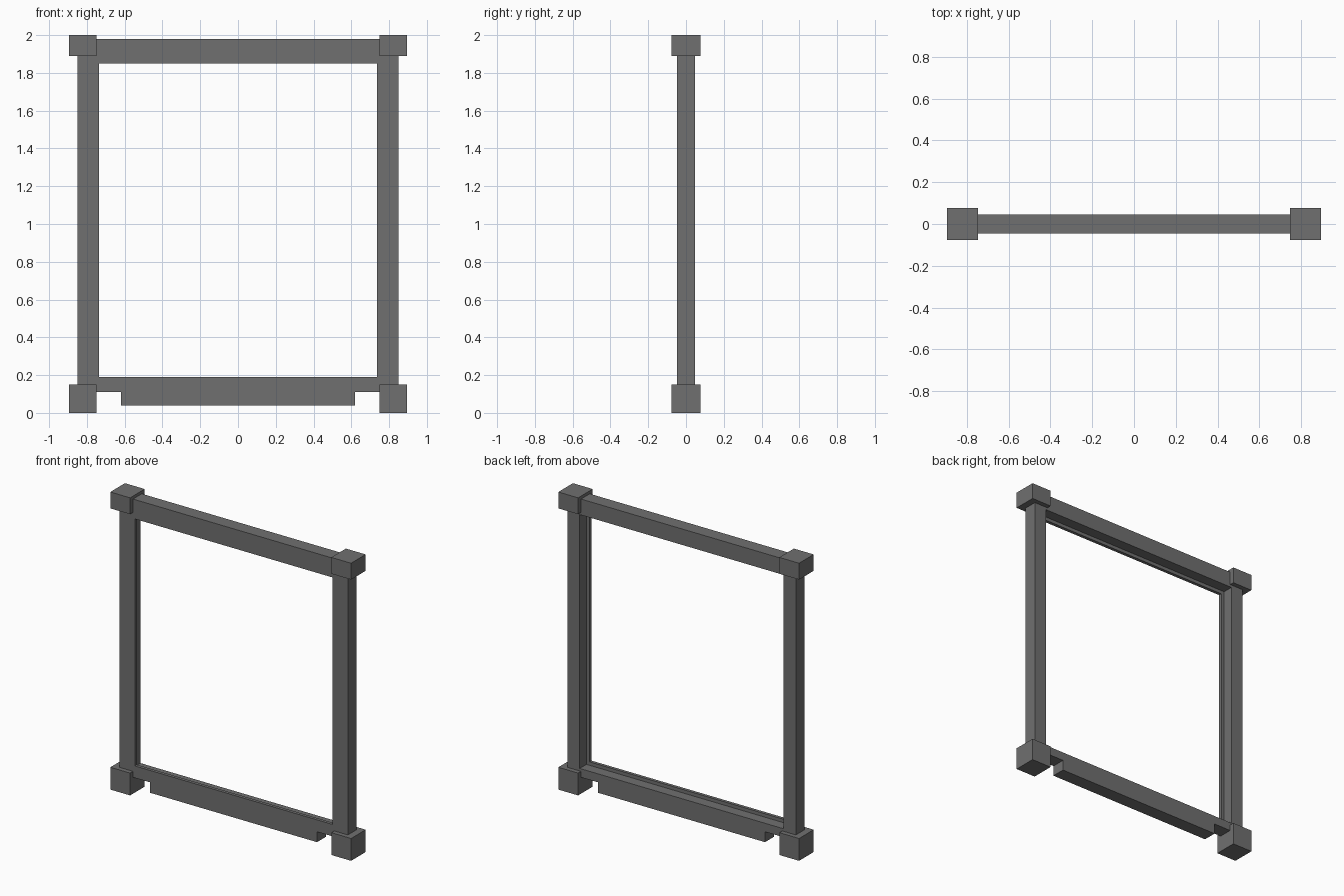
import bpy, bmesh
from mathutils import Matrix

if "Cube" in bpy.data.objects:
    bpy.data.objects.remove(bpy.data.objects["Cube"])

GREY = (0.16, 0.16, 0.16, 1)
grey = bpy.data.materials.new("dark_grey")
grey.use_nodes = True
grey.diffuse_color = GREY
grey.node_tree.nodes["Principled BSDF"].inputs["Base Color"].default_value = GREY


def add_object(name, bm):
    bmesh.ops.recalc_face_normals(bm, faces=bm.faces)
    mesh = bpy.data.meshes.new(name)
    bm.to_mesh(mesh)
    bm.free()
    mesh.materials.append(grey)
    obj = bpy.data.objects.new(name, mesh)
    bpy.context.collection.objects.link(obj)
    return obj


def box(name, x0, x1, y0, y1, z0, z1):
    bm = bmesh.new()
    size = Matrix.Diagonal((x1 - x0, y1 - y0, z1 - z0, 1))
    middle = Matrix.Translation(((x0 + x1) / 2, (y0 + y1) / 2, (z0 + z1) / 2))
    bmesh.ops.create_cube(bm, size=1, matrix=middle @ size)
    return add_object(name, bm)


def prism(name, outline, y0, y1):
    bm = bmesh.new()
    face = bm.faces.new([bm.verts.new((x, y0, z)) for x, z in outline])
    side = bmesh.ops.extrude_face_region(bm, geom=[face])["geom"]
    verts = [v for v in side if isinstance(v, bmesh.types.BMVert)]
    bmesh.ops.translate(bm, verts=verts, vec=(0, y1 - y0, 0))
    return add_object(name, bm)


def cut(target, cutter):
    cutter.hide_render = True
    cutter.hide_viewport = True
    mod = target.modifiers.new(cutter.name, "BOOLEAN")
    mod.operation = "DIFFERENCE"
    mod.solver = "EXACT"
    mod.object = cutter


DEPTH = 0.0465   # half depth of the frame
LIP_Y = -0.025   # back of the front lip
STEP = 0.023     # width of the lip

# Frame with a lower panel hanging from the bottom rail
half = [(0.62, 0.04), (0.62, 0.11), (0.85, 0.11), (0.85, 1.98)]
outline = half + [(-x, z) for x, z in reversed(half)]
frame = prism("frame", outline, -DEPTH, DEPTH)

# Opening, wider behind the front lip
cut(frame, box("opening_cutter", -0.735, 0.735, -0.2, 0.2, 0.19, 1.85))
cut(frame, box("rebate_cutter", -0.735 - STEP, 0.735 + STEP, LIP_Y, 0.2,
               0.19 - STEP, 1.85 + STEP))

# Corner blocks
for side, s in (("left", 1), ("right", -1)):
    x0, x1 = sorted((0.748 * s, 0.895 * s))
    box(f"bottom_{side}_block", x0, x1, -0.0775, 0.0775, 0, 0.15)
    box(f"top_{side}_block", x0, x1, -0.0775, 0.0775, 1.89, 2)
